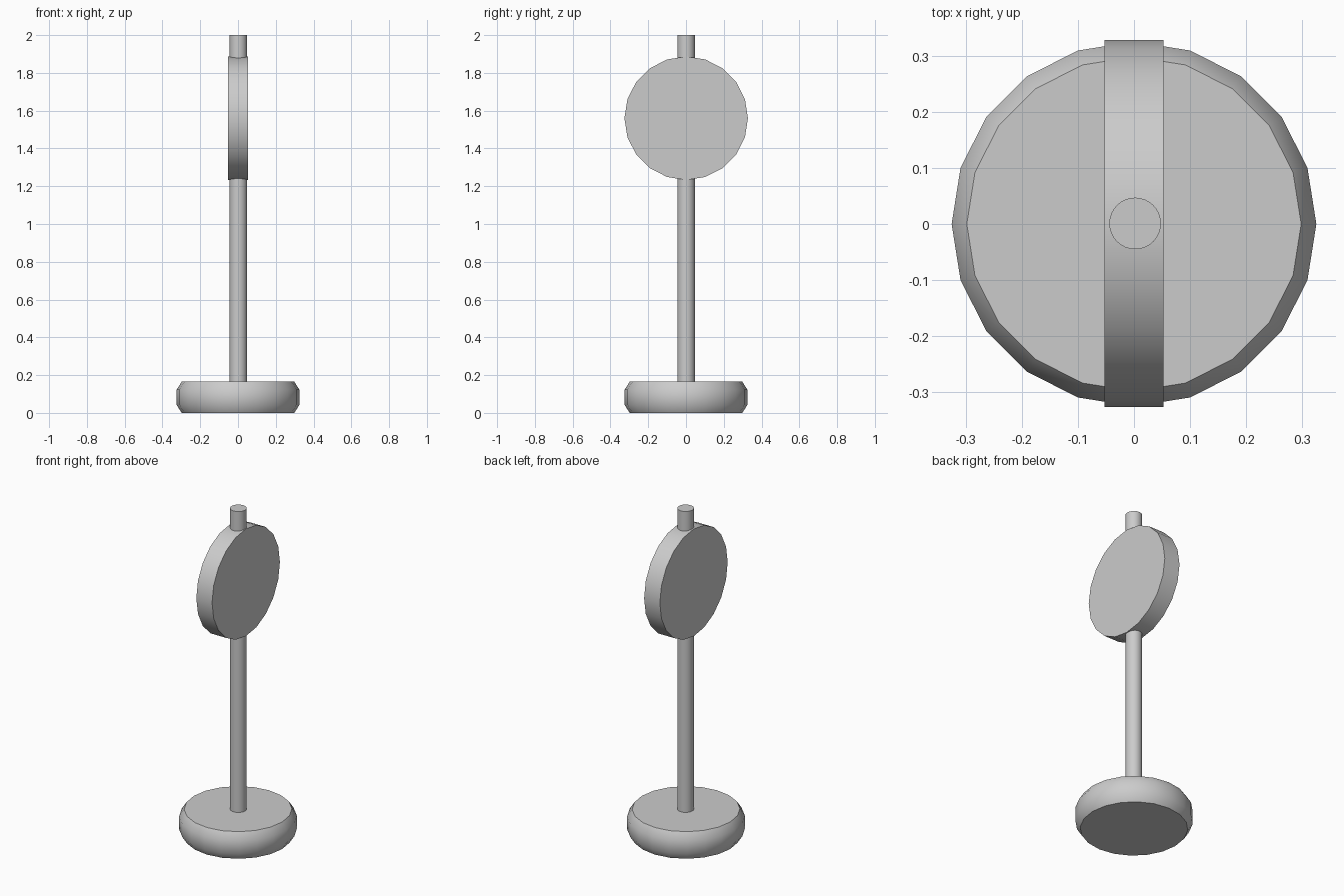
import bpy, bmesh, math

if "Cube" in bpy.data.objects:
    bpy.data.objects.remove(bpy.data.objects["Cube"])


def lathe(name, profile, sides, centre, axis='Z'):
    """Closed solid turned from (radius, height) rings; axis Z or X."""
    bm = bmesh.new()
    rings = []
    for r, h in profile:
        ring = []
        for i in range(sides):
            a = 2 * math.pi * i / sides
            u, v = r * math.cos(a), r * math.sin(a)
            p = (u, v, h) if axis == 'Z' else (h, u, v)
            ring.append(bm.verts.new(p))
        rings.append(ring)
    for low, high in zip(rings, rings[1:]):
        for i in range(sides):
            j = (i + 1) % sides
            bm.faces.new((low[i], low[j], high[j], high[i]))
    bm.faces.new(rings[0][::-1])
    bm.faces.new(rings[-1])
    bmesh.ops.recalc_face_normals(bm, faces=bm.faces)
    mesh = bpy.data.meshes.new(name)
    bm.to_mesh(mesh)
    bm.free()
    ob = bpy.data.objects.new(name, mesh)
    ob.location = centre
    bpy.context.collection.objects.link(ob)
    bpy.ops.object.select_all(action='DESELECT')
    ob.select_set(True)
    bpy.context.view_layer.objects.active = ob
    bpy.ops.object.shade_smooth_by_angle(angle=math.radians(40))
    return ob


# Weighted base with chamfered rims
lathe("base", [(0.298, 0), (0.325, 0.042), (0.325, 0.123), (0.298, 0.165)],
      20, (0, 0, 0))

# Upright pole
lathe("pole", [(0.046, 0.1), (0.046, 2.0)], 32, (0.002, 0.001, 0))

# Round sign disc facing sideways
lathe("sign_disc", [(0.327, -0.053), (0.327, 0.053)], 20, (0, 0.001, 1.56), 'X')
